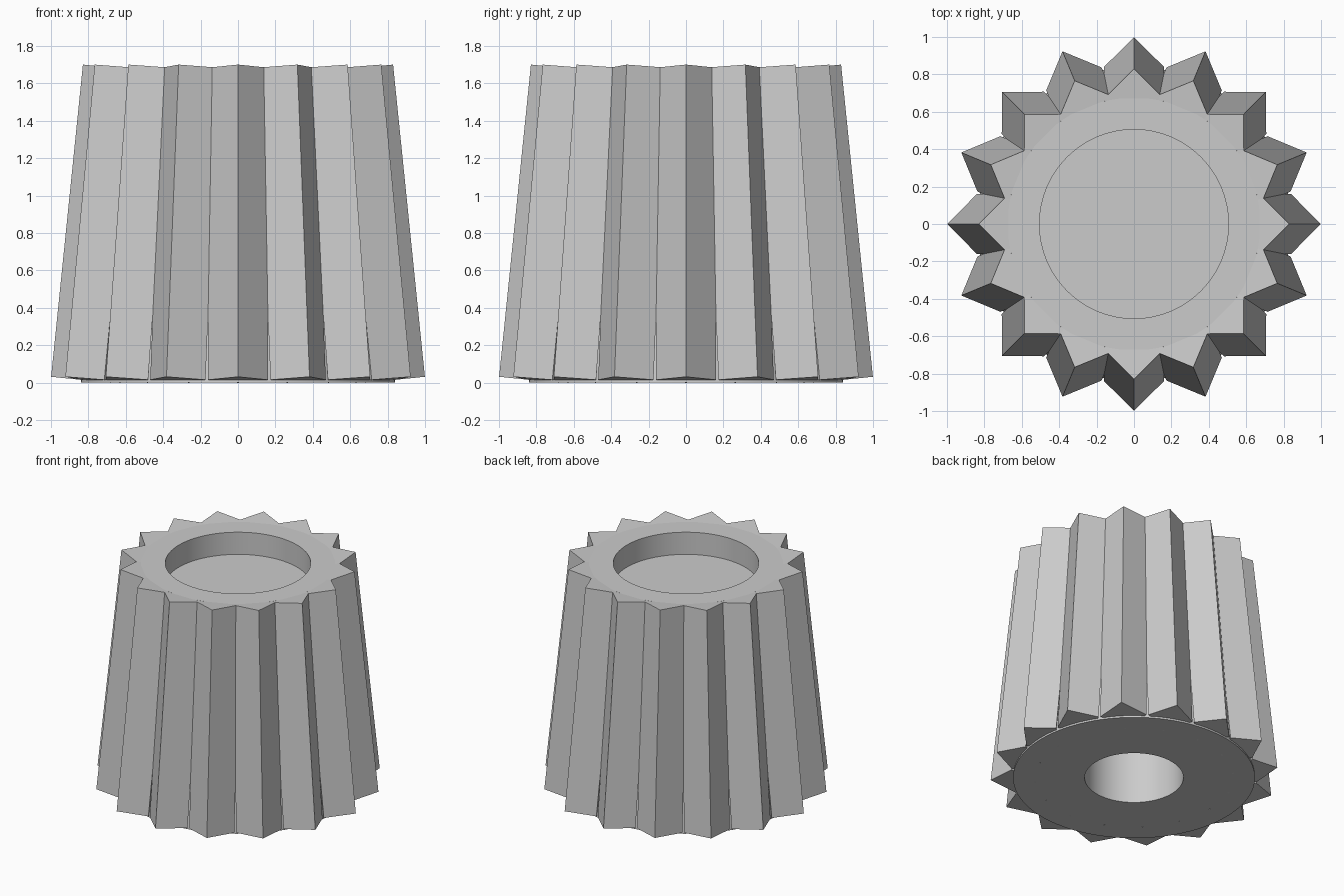
import bpy
import bmesh
from math import radians, atan2, hypot, tau, cos, sin, sqrt
from mathutils import Matrix

cube = bpy.data.objects.get("Cube")
if cube:
    bpy.data.objects.remove(cube, do_unlink=True)

grey = bpy.data.materials.new("light grey")
grey.use_nodes = True
colour = (0.6, 0.6, 0.6, 1)
grey.diffuse_color = colour
grey.node_tree.nodes["Principled BSDF"].inputs["Base Color"].default_value = colour

HEIGHT = 1.684
BOTTOM_R, TOP_R = 0.84, 0.675
RIDGES = 16
STEPS = 96


def add_object(name, bm):
    mesh = bpy.data.meshes.new(name)
    bm.to_mesh(mesh)
    bm.free()
    mesh.materials.append(grey)
    obj = bpy.data.objects.new(name, mesh)
    bpy.context.collection.objects.link(obj)
    return obj


def lathe(name, profile):
    """Turn a (radius, height) profile around z; radius 0 closes the end."""
    bm = bmesh.new()
    verts = [bm.verts.new((r, 0, z)) for r, z in profile]
    edges = [bm.edges.new(pair) for pair in zip(verts, verts[1:])]
    bmesh.ops.spin(bm, geom=verts + edges, cent=(0, 0, 0), axis=(0, 0, 1),
                   angle=tau, steps=STEPS, use_duplicate=False)
    bmesh.ops.remove_doubles(bm, verts=bm.verts, dist=0.0001)
    bmesh.ops.recalc_face_normals(bm, faces=bm.faces)
    return add_object(name, bm)


# Tapered core with a shallow pocket on top and a blind shaft bore below
core = lathe("core", [
    (0, 1.0), (0.343, 1.0), (0.343, 0), (BOTTOM_R, 0),
    (TOP_R, HEIGHT), (0.505, HEIGHT), (0.505, HEIGHT - 0.17), (0, HEIGHT - 0.17),
])
bpy.ops.object.select_all(action="DESELECT")
core.select_set(True)
bpy.context.view_layer.objects.active = core
bpy.ops.object.shade_smooth_by_angle(angle=radians(30))

# Square grip bars, corner outwards, leaning in along the taper
foot, head = (0.84, 0.015), (0.67, HEIGHT)
run, rise = head[0] - foot[0], head[1] - foot[1]
side = 0.16 * sqrt(2)
bm = bmesh.new()
bmesh.ops.create_cube(bm, size=1)
bm.transform(
    Matrix.Translation(((foot[0] + head[0]) / 2, 0, (foot[1] + head[1]) / 2))
    @ Matrix.Rotation(atan2(run, rise), 4, "Y")
    @ Matrix.Rotation(radians(45), 4, "Z")
    @ Matrix.Diagonal((side, side, hypot(run, rise), 1)))
first = add_object("grip_bar", bm)
for i in range(1, RIDGES):
    bar = first.copy()
    bar.rotation_euler.z = tau * i / RIDGES
    bpy.context.collection.objects.link(bar)
